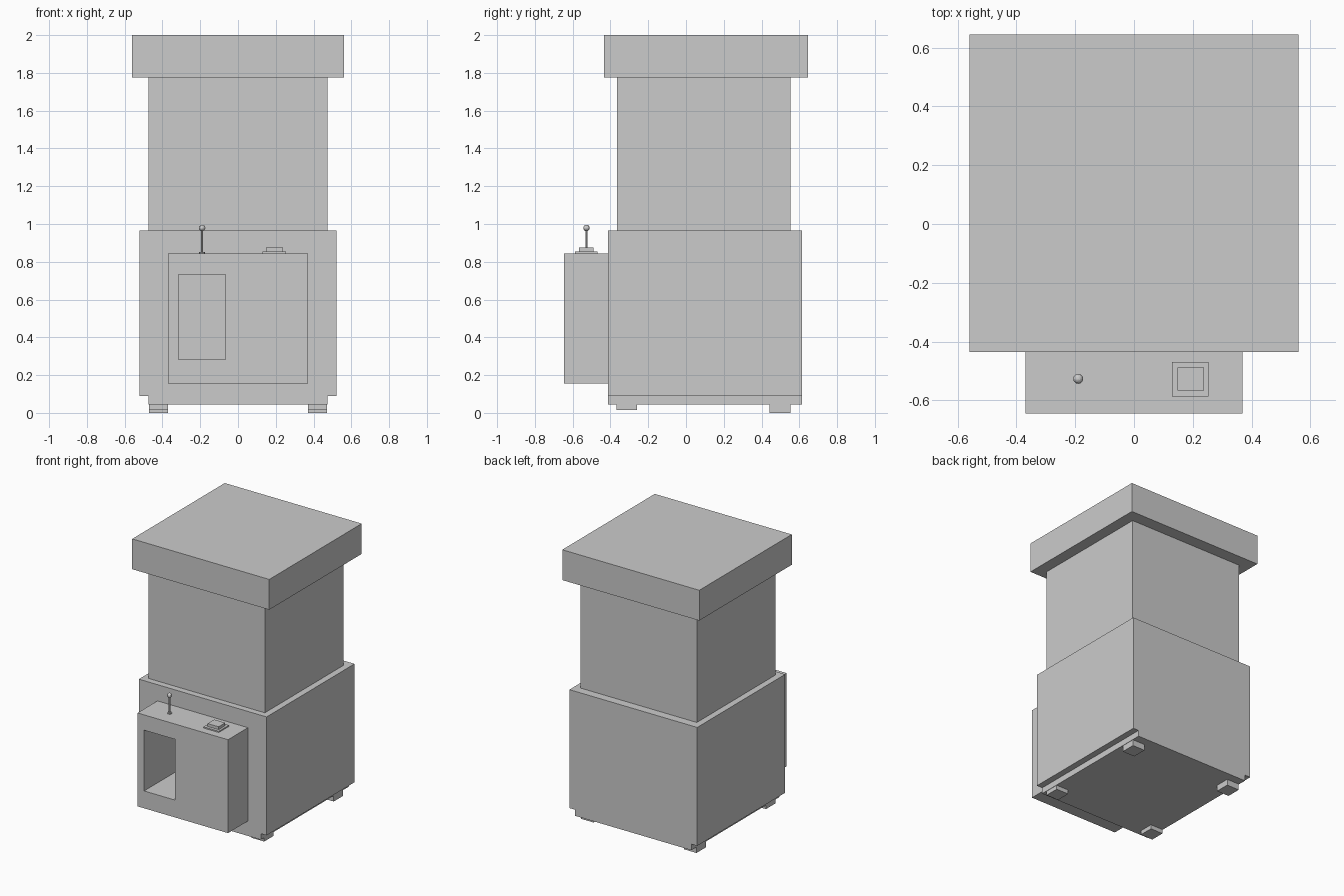
import bpy
import bmesh
from mathutils import Matrix, Vector

cube = bpy.data.objects.get("Cube")
if cube:
    bpy.data.objects.remove(cube, do_unlink=True)

grey = bpy.data.materials.new("plain grey")
GREY = (0.6, 0.6, 0.6, 1)
grey.diffuse_color = GREY
grey.use_nodes = True
grey.node_tree.nodes["Principled BSDF"].inputs["Base Color"].default_value = GREY


def finish(name, bm):
    bmesh.ops.recalc_face_normals(bm, faces=bm.faces[:])
    mesh = bpy.data.meshes.new(name)
    bm.to_mesh(mesh)
    bm.free()
    mesh.materials.append(grey)
    obj = bpy.data.objects.new(name, mesh)
    bpy.context.collection.objects.link(obj)
    return obj


def box(name, x, y, z):
    """Box spanning the given (low, high) ranges."""
    bm = bmesh.new()
    low, high = Vector((x[0], y[0], z[0])), Vector((x[1], y[1], z[1]))
    place = Matrix.Translation((low + high) / 2) @ Matrix.Diagonal((*(high - low), 1))
    bmesh.ops.create_cube(bm, size=1, matrix=place)
    return finish(name, bm)


def extrude_y(name, half_profile, y):
    """Mirror a half profile (x, z) across x = 0 and extrude it along y."""
    points = half_profile + [(-px, pz) for px, pz in reversed(half_profile)]
    bm = bmesh.new()
    face = bm.faces.new([bm.verts.new((px, y[0], pz)) for px, pz in points])
    grown = bmesh.ops.extrude_face_region(bm, geom=[face])["geom"]
    verts = [g for g in grown if isinstance(g, bmesh.types.BMVert)]
    bmesh.ops.translate(bm, verts=verts, vec=(0, y[1] - y[0], 0))
    return finish(name, bm)


def rod(name, x, y, z, radius):
    bm = bmesh.new()
    bmesh.ops.create_cone(bm, cap_ends=True, segments=8, radius1=radius, radius2=radius,
                          depth=z[1] - z[0], matrix=Matrix.Translation((x, y, sum(z) / 2)))
    return finish(name, bm)


# Lower cabinet, with a step along the bottom of both sides
cabinet = extrude_y("cabinet", [(0.475, 0.045), (0.475, 0.09), (0.522, 0.09), (0.522, 0.965)],
                    (-0.412, 0.615))

# Upper case and top cap
box("upper_case", (-0.475, 0.475), (-0.365, 0.552), (0.965, 1.776))
box("top_cap", (-0.56, 0.56), (-0.435, 0.645), (1.776, 2.0))

# Control box with a deep prize opening
control_box = box("control_box", (-0.37, 0.37), (-0.645, -0.412), (0.155, 0.845))
cutter = box("opening_cutter", (-0.316, -0.065), (-0.7, -0.1), (0.283, 0.732))
cutter.hide_render = True
cutter.hide_viewport = True
for part in (control_box, cabinet):
    cut = part.modifiers.new("opening", "BOOLEAN")
    cut.operation = "DIFFERENCE"
    cut.solver = "EXACT"
    cut.object = cutter

# Feet
for side, sign in (("left", 1), ("right", -1)):
    x = sorted((sign * 0.37, sign * 0.472))
    box(f"front_foot_{side}", x, (-0.368, -0.26), (0.014, 0.045))
    box(f"back_foot_{side}", x, (0.443, 0.552), (0.0, 0.045))

# Joystick
STICK = (-0.19, -0.527)
rod("joystick_collar", *STICK, (0.845, 0.852), 0.016)
rod("joystick_rod", *STICK, (0.845, 0.97), 0.006)
ball = bmesh.new()
bmesh.ops.create_uvsphere(ball, u_segments=12, v_segments=8, radius=0.017,
                          matrix=Matrix.Translation((*STICK, 0.979)))
finish("joystick_ball", ball)

# Push button on its plate
box("button_plate", (0.129, 0.254), (-0.587, -0.469), (0.845, 0.854))
box("push_button", (0.148, 0.238), (-0.566, -0.489), (0.854, 0.875))
